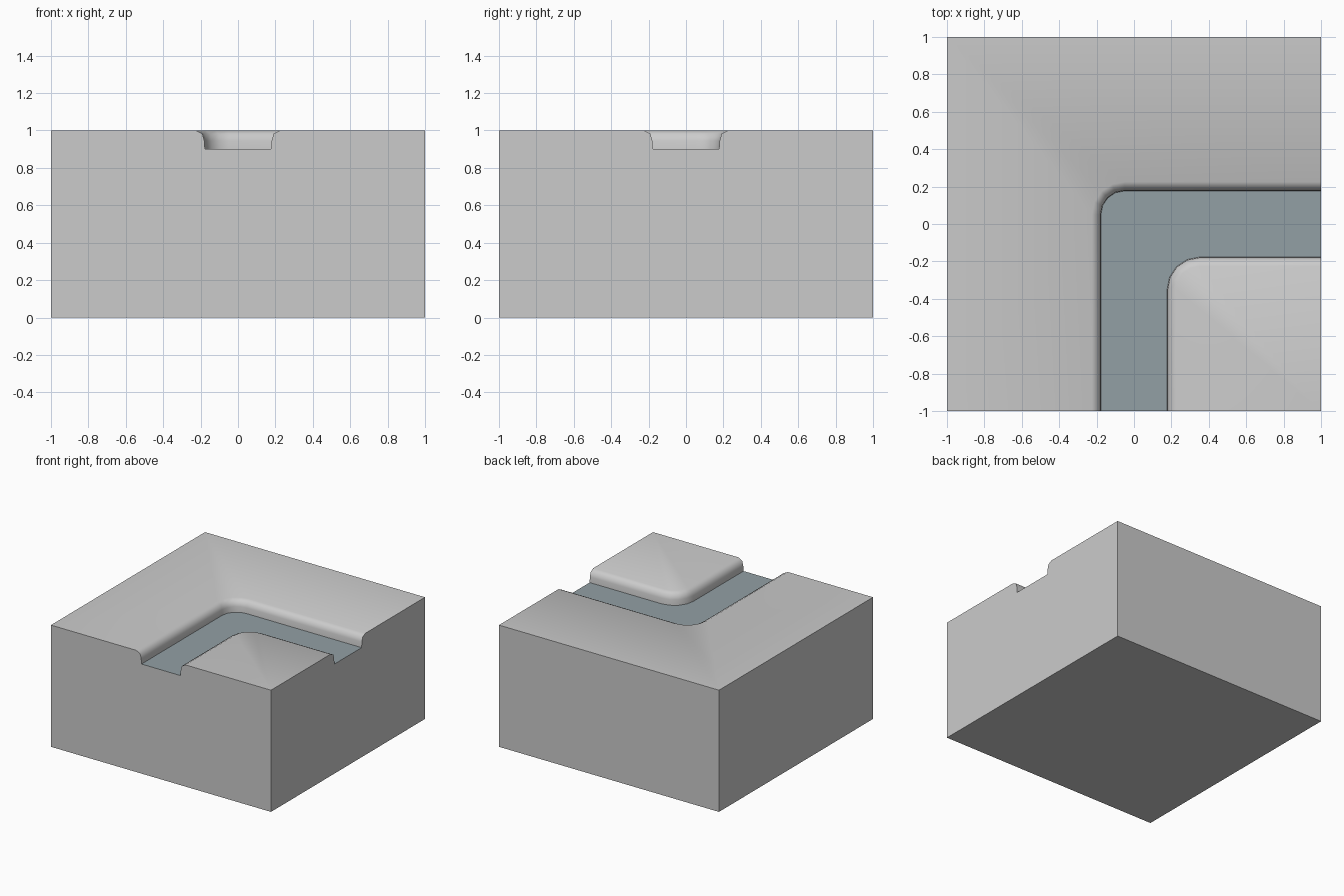
import bpy, bmesh
from math import pi, cos, sin, radians

if "Cube" in bpy.data.objects:
    bpy.data.objects.remove(bpy.data.objects["Cube"])

# bank cross-section: (distance from channel centre line, height)
BANK = [(0.177, 0.90), (0.180, 0.945), (0.190, 0.982), (0.225, 1.0)]
SEGS = 4


def bend(u, k, z):
    """L-shaped line at offset u from the centre line, arc centred on (k, -k)."""
    r = k - u
    arc = [(k + r * cos(t), -k + r * sin(t), z)
           for t in (pi - i * pi / 2 / SEGS for i in range(SEGS + 1))]
    return [(u, -1, z)] + arc + [(1, -u, z)]


def make_object(name, faces):
    bm = bmesh.new()
    for f in faces:
        bm.faces.new([bm.verts.new(p) for p in f])
    bmesh.ops.remove_doubles(bm, verts=bm.verts, dist=1e-5)
    bmesh.ops.recalc_face_normals(bm, faces=bm.faces)
    bm.faces.ensure_lookup_table()
    mesh = bpy.data.meshes.new(name)
    bm.to_mesh(mesh)
    bm.free()
    obj = bpy.data.objects.new(name, mesh)
    bpy.context.collection.objects.link(obj)
    return obj


def strip(a, b):
    return [(a[i], b[i], b[i + 1], a[i + 1]) for i in range(len(a) - 1)]


outer = [bend(-d, -0.05, z) for d, z in BANK]
inner = [bend(d, 0.35, z) for d, z in BANK]
faces = []

# channel banks
for side in (outer, inner):
    for low, high in zip(side, side[1:]):
        faces += strip(low, high)

# top ground, fanned from the two tile corners
for rim, corner, ends in ((outer[-1], (-1, 1, 1), ((-1, -1, 1), (1, 1, 1))),
                          (inner[-1], (1, -1, 1), None)):
    mid = list(zip(rim[1:-2], rim[2:-1]))
    faces += [(a, b, corner) for a, b in mid]
    if ends:
        faces += [(ends[0], rim[0], rim[1], corner),
                  (corner, rim[-2], rim[-1], ends[1])]
    else:
        faces += [(rim[0], corner, rim[1]), (rim[-2], corner, rim[-1])]

# notched front and right sides
faces.append([(-1, -1, 0), (1, -1, 0), (1, -1, 1)]
             + [p[0] for p in reversed(inner)] + [p[0] for p in outer]
             + [(-1, -1, 1)])
faces.append([(1, -1, 0), (1, 1, 0), (1, 1, 1)]
             + [p[-1] for p in reversed(outer)] + [p[-1] for p in inner]
             + [(1, -1, 1)])

# plain back, left and bottom
faces += [[(-1, 1, 0), (-1, 1, 1), (1, 1, 1), (1, 1, 0)],
          [(-1, -1, 0), (-1, -1, 1), (-1, 1, 1), (-1, 1, 0)],
          [(-1, -1, 0), (-1, 1, 0), (1, 1, 0), (1, -1, 0)]]
block = make_object("ground_block", faces)

# smooth banks, sharp block edges
bpy.context.view_layer.objects.active = block
block.select_set(True)
bpy.ops.object.shade_smooth_by_angle(angle=radians(55))

# coloured channel bed
bed = make_object("channel_bed", strip(outer[0], inner[0]))
if bed.data.polygons[0].normal.z < 0:
    bed.data.flip_normals()
mat = bpy.data.materials.new("slate_water")
mat.diffuse_color = (0.29, 0.35, 0.375, 1)
mat.use_nodes = True
mat.node_tree.nodes["Principled BSDF"].inputs["Base Color"].default_value = mat.diffuse_color
bed.data.materials.append(mat)
